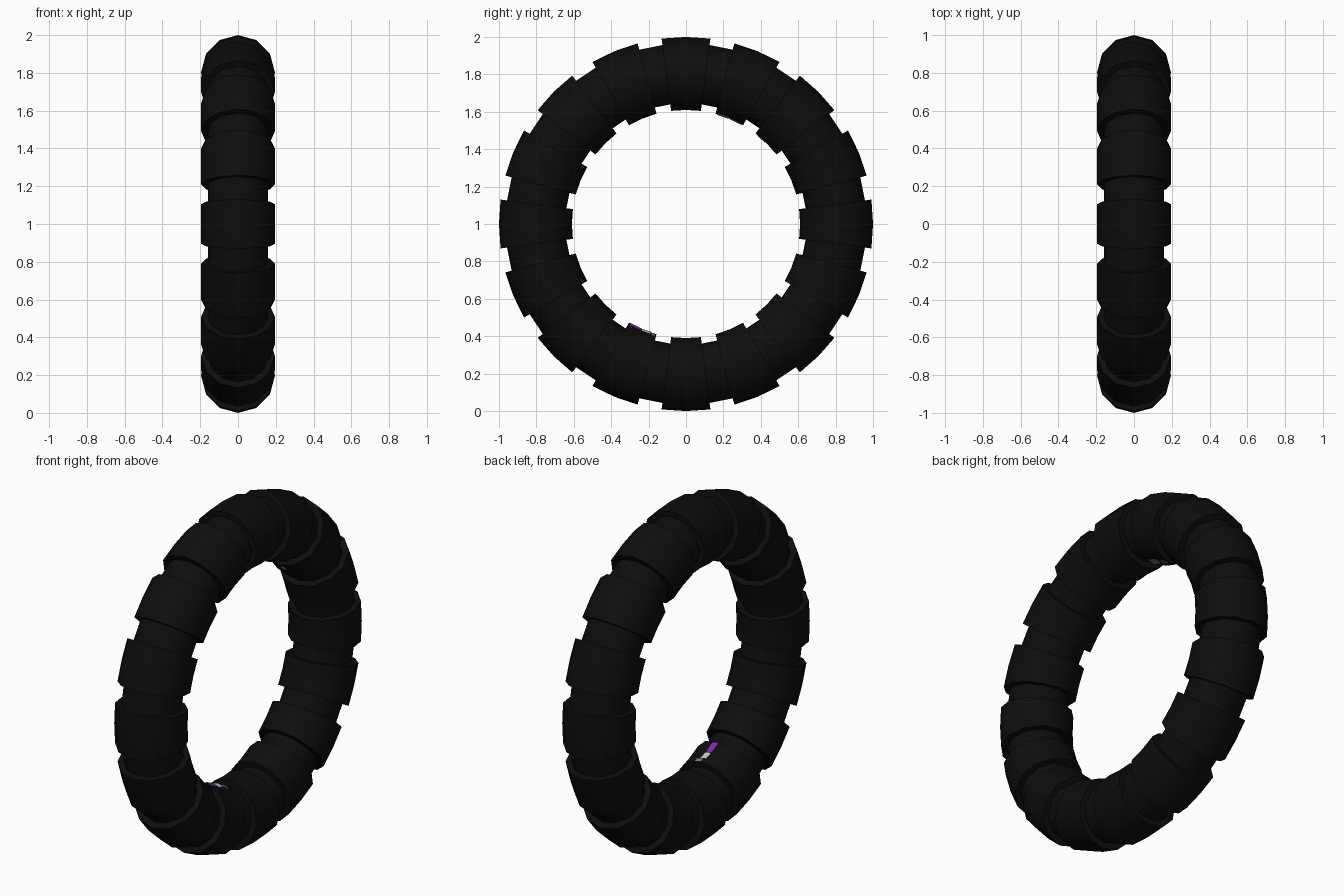
import bpy, bmesh
from math import sin, cos, pi, radians
from mathutils import Vector

if "Cube" in bpy.data.objects:
    bpy.data.objects.remove(bpy.data.objects["Cube"])

MAJOR = 0.805            # centre line radius
HIGH, LOW = 0.195, 0.16  # tube radius on tread blocks / in grooves
BLOCKS, SIDES = 16, 12


def material(name, rgb):
    m = bpy.data.materials.new(name)
    m.diffuse_color = (*rgb, 1)
    m.use_nodes = True
    m.node_tree.nodes["Principled BSDF"].inputs["Base Color"].default_value = m.diffuse_color
    return m


black = material("black rubber", (0.004, 0.004, 0.004))
purple = material("purple paint", (0.24, 0.02, 0.46))
white = material("white paint", (0.6, 0.6, 0.6))
grey = material("grey paint", (0.22, 0.22, 0.22))


def point(major_deg, x, radius):
    """Major angle is measured from the top towards +y; wheel axis is x."""
    a = radians(major_deg)
    return Vector((x, radius * sin(a), 1 + radius * cos(a)))


def add_object(name, bm, mat):
    bmesh.ops.recalc_face_normals(bm, faces=bm.faces)
    me = bpy.data.meshes.new(name)
    bm.to_mesh(me)
    bm.free()
    me.materials.append(mat)
    ob = bpy.data.objects.new(name, me)
    bpy.context.collection.objects.link(ob)
    return ob


# Tyre: one closed sweep of rings, stepping up and down at each block
bm = bmesh.new()
rings = []
for b in range(BLOCKS):
    for off, r in ((-7.5, LOW), (-7.5, HIGH), (0, HIGH), (7.5, HIGH), (7.5, LOW)):
        ring = []
        for s in range(SIDES):
            t = 2 * pi * s / SIDES
            ring.append(bm.verts.new(point(b * 360 / BLOCKS + off, r * sin(t), MAJOR + r * cos(t))))
        rings.append(ring)
for i, ring in enumerate(rings):
    nxt = rings[(i + 1) % len(rings)]
    for s in range(SIDES):
        e = (s + 1) % SIDES
        bm.faces.new((ring[s], ring[e], nxt[e], nxt[s]))
tyre = add_object("tyre", bm, black)
bpy.context.view_layer.objects.active = tyre
tyre.select_set(True)
bpy.ops.object.shade_smooth_by_angle(angle=radians(35))
tyre.select_set(False)


# Small paint marks on the inner surface of a few blocks
def mark(name, start, end, x0, x1, mat):
    bm = bmesh.new()

    def corner(a, x):
        # inner facets slope outwards by tan(15 deg); follow the 7.5 degree chords
        step = (a % 7.5) - 3.75
        r = (MAJOR - HIGH + abs(x) * 0.268) * cos(radians(3.75)) / cos(radians(step))
        return bm.verts.new(point(a, x, r - 0.003))
    bm.faces.new([corner(start, x0), corner(end, x0), corner(end, x1), corner(start, x1)])
    add_object(name, bm, mat)


mark("purple_mark", 203, 209.5, 0.0, 0.04, purple)
mark("white_mark_a", 198, 202.4, 0.0, 0.04, white)
mark("white_mark_b", 195.5, 197.5, 0.02, 0.06, grey)
mark("grey_mark_a", 16, 22, 0.0, 0.045, grey)
mark("grey_mark_b", 23, 29, 0.0, 0.03, grey)
mark("grey_mark_c", 39, 44, 0.0, 0.025, grey)
